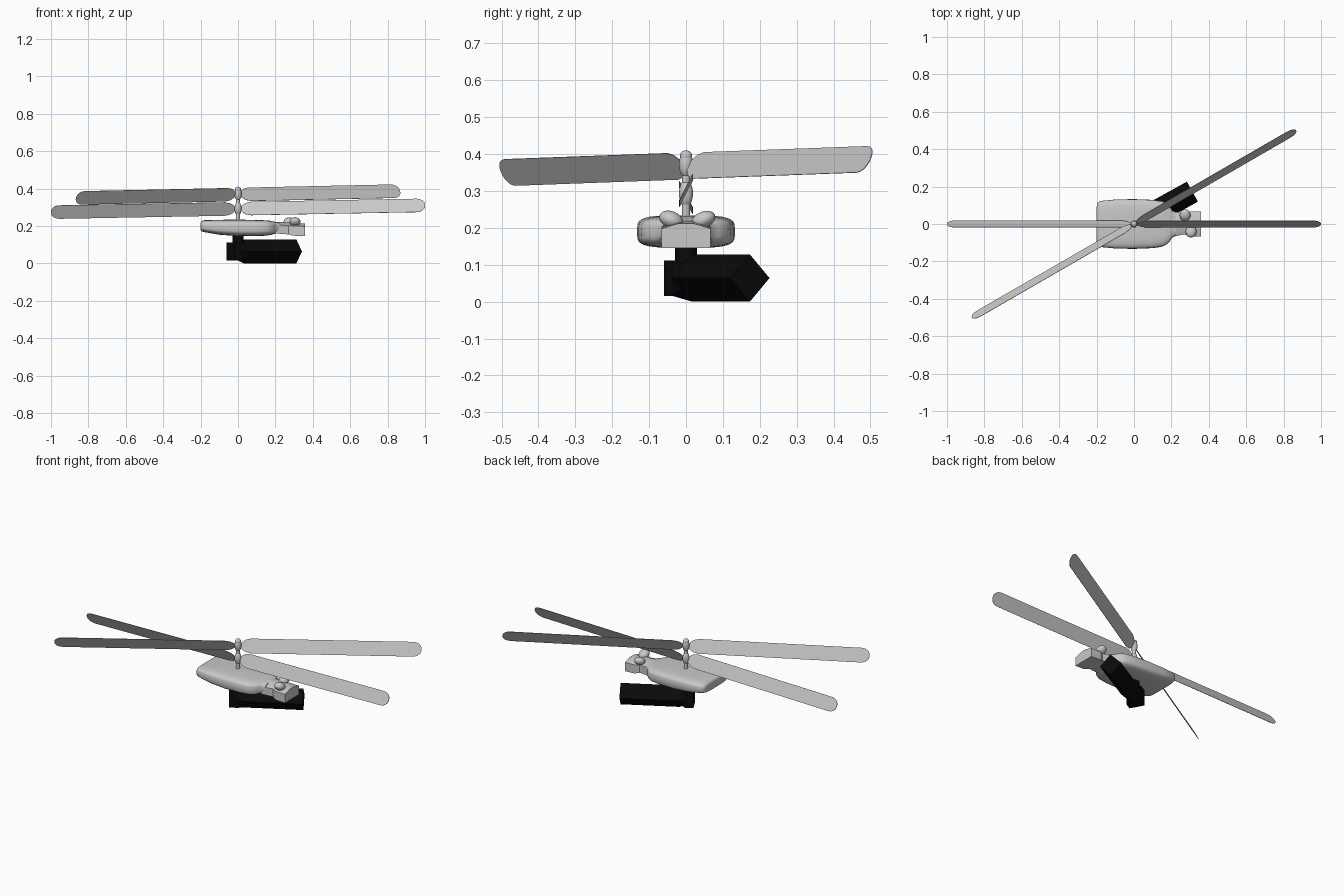
import bpy, bmesh, math
from mathutils import Matrix, Vector

if "Cube" in bpy.data.objects:
    bpy.data.objects.remove(bpy.data.objects["Cube"])


def material(name, v):
    m = bpy.data.materials.new(name)
    m.diffuse_color = (v, v, v, 1)
    m.use_nodes = True
    m.node_tree.nodes["Principled BSDF"].inputs["Base Color"].default_value = m.diffuse_color
    return m


GREY = material("light_grey", 0.58)
BLACK = material("black", 0.003)


def make(name, bm, mat, smooth=None):
    bmesh.ops.recalc_face_normals(bm, faces=bm.faces)
    me = bpy.data.meshes.new(name)
    bm.to_mesh(me)
    bm.free()
    ob = bpy.data.objects.new(name, me)
    bpy.context.collection.objects.link(ob)
    me.materials.append(mat)
    if smooth:
        bpy.ops.object.select_all(action='DESELECT')
        ob.select_set(True)
        bpy.context.view_layer.objects.active = ob
        bpy.ops.object.shade_smooth_by_angle(angle=math.radians(smooth))
    return ob


def loft(name, rings, mat, smooth=None, matrix=Matrix()):
    bm = bmesh.new()
    loops = [[bm.verts.new(matrix @ Vector(p)) for p in r] for r in rings]
    n = len(loops[0])
    for a, b in zip(loops, loops[1:]):
        for i in range(n):
            bm.faces.new((a[i], a[(i + 1) % n], b[(i + 1) % n], b[i]))
    bm.faces.new(loops[0])
    bm.faces.new(loops[-1][::-1])
    return make(name, bm, mat, smooth)


def ball(name, loc, scale, tilt=0):
    bm = bmesh.new()
    m = Matrix.Translation(loc) @ Matrix.Rotation(tilt, 4, 'X') @ Matrix.Diagonal((*scale, 1))
    bmesh.ops.create_uvsphere(bm, u_segments=20, v_segments=12, radius=1, matrix=m)
    return make(name, bm, GREY, 60)


def post(name, r, z0, z1, mat, sides):
    bm = bmesh.new()
    bmesh.ops.create_cone(bm, cap_ends=True, segments=sides, radius1=r, radius2=r,
                          depth=z1 - z0, matrix=Matrix.Translation((0, 0, (z0 + z1) / 2)))
    return make(name, bm, mat, 40)


# Main body: rounded-box sections along x (x, half width, low z, high z)
def section(x, hw, lo, hi, n=32, p=0.5):
    out = []
    for i in range(n):
        a = 2 * math.pi * i / n
        c, s = math.cos(a), math.sin(a)
        out.append((x, hw * math.copysign(abs(c) ** p, c),
                    (lo + hi) / 2 + (hi - lo) / 2 * math.copysign(abs(s) ** p, s)))
    return out


body = [(-.2, .09, .18, .218), (-.196, .113, .172, .226), (-.18, .123, .167, .231),
        (-.1, .131, .153, .233), (0, .133, .146, .234), (.1, .129, .146, .232),
        (.15, .122, .148, .23), (.178, .108, .153, .227), (.195, .088, .158, .223),
        (.205, .072, .16, .221), (.225, .064, .16, .218)]
loft("body", [section(*s) for s in body], GREY, 50)

# Nose plate with a ridged top and pinched neck (x, half width, base, shoulder, ridge)
nose = [(.2, .07, .16, .205, .222), (.27, .055, .155, .203, .219),
        (.295, .067, .148, .2, .216), (.358, .067, .146, .198, .212)]
loft("nose", [[(x, -w, b), (x, w, b), (x, w, s), (x, .02, r), (x, -.02, r), (x, -w, s)]
              for x, w, b, s, r in nose], GREY, 25)

# Sensor balls on the nose
ball("sensor_front", (.305, -.04, .222), (.029, .034, .023), -.4)
ball("sensor_rear", (.273, .047, .222), (.029, .034, .022), .4)

# Mast and rotor hubs
post("mast", .011, .2, .39, GREY, 16)
ball("upper_hub", (0, 0, .372), (.019, .019, .037))
ball("lower_hub", (0, 0, .293), (.019, .019, .037))
ball("mast_cap", (0, 0, .395), (.017, .017, .015))


# Blade outline in (span, chord), rounded at tip and root
def blade_outline():
    h = .04
    top = [(.012, .006), (.022, .02), (.04, .033), (.07, h), (.955, h)]
    top += [(.955 + .045 * math.sin(a), .004 + .036 * math.cos(a))
            for a in (.4, .8, 1.2, 1.5)]
    return top + [(x, -y) for x, y in reversed(top)]


def rotor(name, z, angle):
    bm = bmesh.new()
    frame = (Matrix.Translation((0, 0, z)) @ Matrix.Rotation(angle, 4, 'Z')
             @ Matrix.Rotation(-.0185, 4, 'Y'))
    for turn in (0, math.pi):
        m = frame @ Matrix.Rotation(turn, 4, 'Z')
        loops = []
        for t in (-.001, .001):
            loops.append([bm.verts.new(m @ Vector((x, .447 * c + .894 * t, .894 * c - .447 * t)))
                          for x, c in blade_outline()])
        a, b = loops
        n = len(a)
        bm.faces.new(a)
        bm.faces.new(b[::-1])
        for i in range(n):
            bm.faces.new((a[i], b[i], b[(i + 1) % n], a[(i + 1) % n]))
    make(name, bm, GREY)


rotor("lower_rotor", .292, 0)
rotor("upper_rotor", .368, math.radians(30))

# Black pod under the body: square rear blending into a diamond-section barrel
def pod_ring(x, r, diamond):
    out = []
    for k in range(8):
        c, s = math.cos(k * math.pi / 4), math.sin(k * math.pi / 4)
        d = r / (abs(c) + abs(s)) if diamond else r / max(abs(c), abs(s))
        out.append((x, c * d, .064 + s * d * (1.05 if diamond else 1.12)))
    return out


loft("pod", [pod_ring(-.045, .043, False), pod_ring(.0, .043, False),
             pod_ring(.035, .061, True), pod_ring(.357, .061, True)],
     BLACK, None, Matrix.Rotation(math.radians(29), 4, 'Z'))
post("pod_mount", .03, .09, .16, BLACK, 12)
